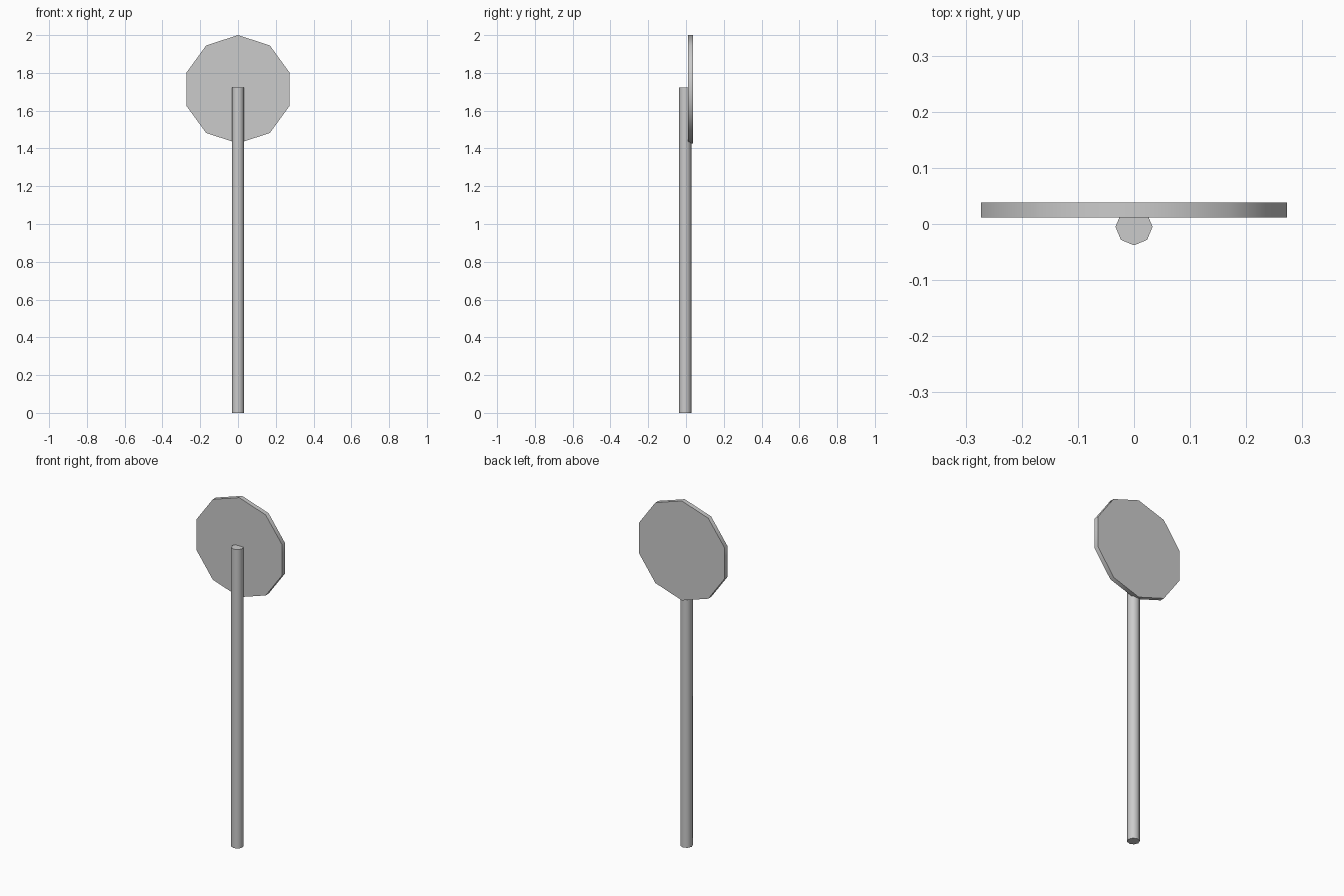
import bpy
from math import radians

if "Cube" in bpy.data.objects:
    bpy.data.objects.remove(bpy.data.objects["Cube"])


def cylinder(name, sides, radius, depth, location, rotation=(0, 0, 0)):
    bpy.ops.mesh.primitive_cylinder_add(vertices=sides, radius=radius, depth=depth,
                                        location=location, rotation=rotation)
    obj = bpy.context.object
    obj.name = name
    bpy.ops.object.transform_apply(location=False, rotation=True, scale=True)
    bpy.ops.object.shade_smooth_by_angle(angle=radians(50))
    return obj


# Eight-sided post
cylinder("post", 8, 0.033, 1.722, (0, -0.005, 0.861))

# Ten-sided sign plate, a corner pointing up
cylinder("sign_plate", 10, 0.2865, 0.0265, (0, 0.0247, 1.7135), (radians(90), 0, 0))
